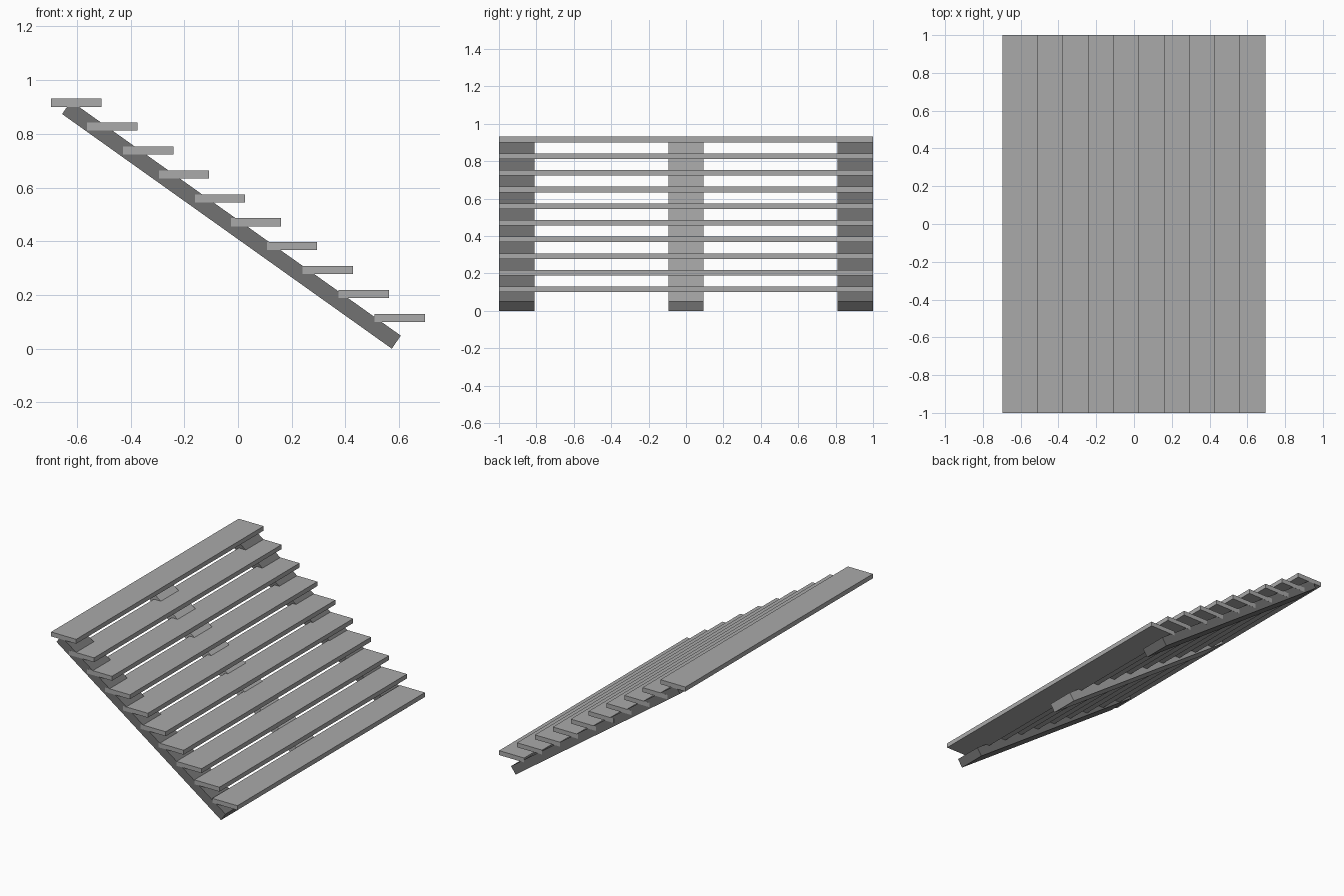
import bpy
import bmesh

cube = bpy.data.objects.get("Cube")
if cube:
    bpy.data.objects.remove(cube)


def make_material(name, value):
    mat = bpy.data.materials.new(name)
    mat.use_nodes = True
    colour = (value, value, value, 1)
    mat.diffuse_color = colour
    mat.node_tree.nodes["Principled BSDF"].inputs["Base Color"].default_value = colour
    return mat


def extrude_profile(name, profile, y_centre, width, mat):
    """Extrude an x-z outline along y."""
    bm = bmesh.new()
    face = bm.faces.new([bm.verts.new((x, y_centre - width / 2, z)) for x, z in profile])
    result = bmesh.ops.extrude_face_region(bm, geom=[face])
    verts = [v for v in result["geom"] if isinstance(v, bmesh.types.BMVert)]
    bmesh.ops.translate(bm, verts=verts, vec=(0, width, 0))
    bmesh.ops.recalc_face_normals(bm, faces=bm.faces)
    mesh = bpy.data.meshes.new(name)
    bm.to_mesh(mesh)
    bm.free()
    mesh.materials.append(mat)
    obj = bpy.data.objects.new(name, mesh)
    bpy.context.collection.objects.link(obj)
    return obj


light_grey = make_material("light_grey", 0.40)
dark_grey = make_material("dark_grey", 0.17)

# Sloping stringers: two dark outer ones and a light middle one
slope = [(0.573, 0), (0.606, 0.049), (-0.622, 0.922), (-0.655, 0.874)]
for name, y, mat in (("front_stringer", -0.905, dark_grey),
                     ("middle_stringer", 0, light_grey),
                     ("back_stringer", 0.905, dark_grey)):
    extrude_profile(name, slope, y, 0.189, mat)

# Evenly spaced treads, from bottom to top
TREADS = 10
DEPTH, THICKNESS = 0.187, 0.03
for i in range(TREADS):
    t = i / (TREADS - 1)
    x = 0.602 * (1 - 2 * t)
    z = 0.1 + 0.801 * t
    left, right = x - DEPTH / 2, x + DEPTH / 2
    board = [(left, z), (right, z), (right, z + THICKNESS), (left, z + THICKNESS)]
    extrude_profile(f"tread_{i + 1}", board, 0, 2, light_grey)
